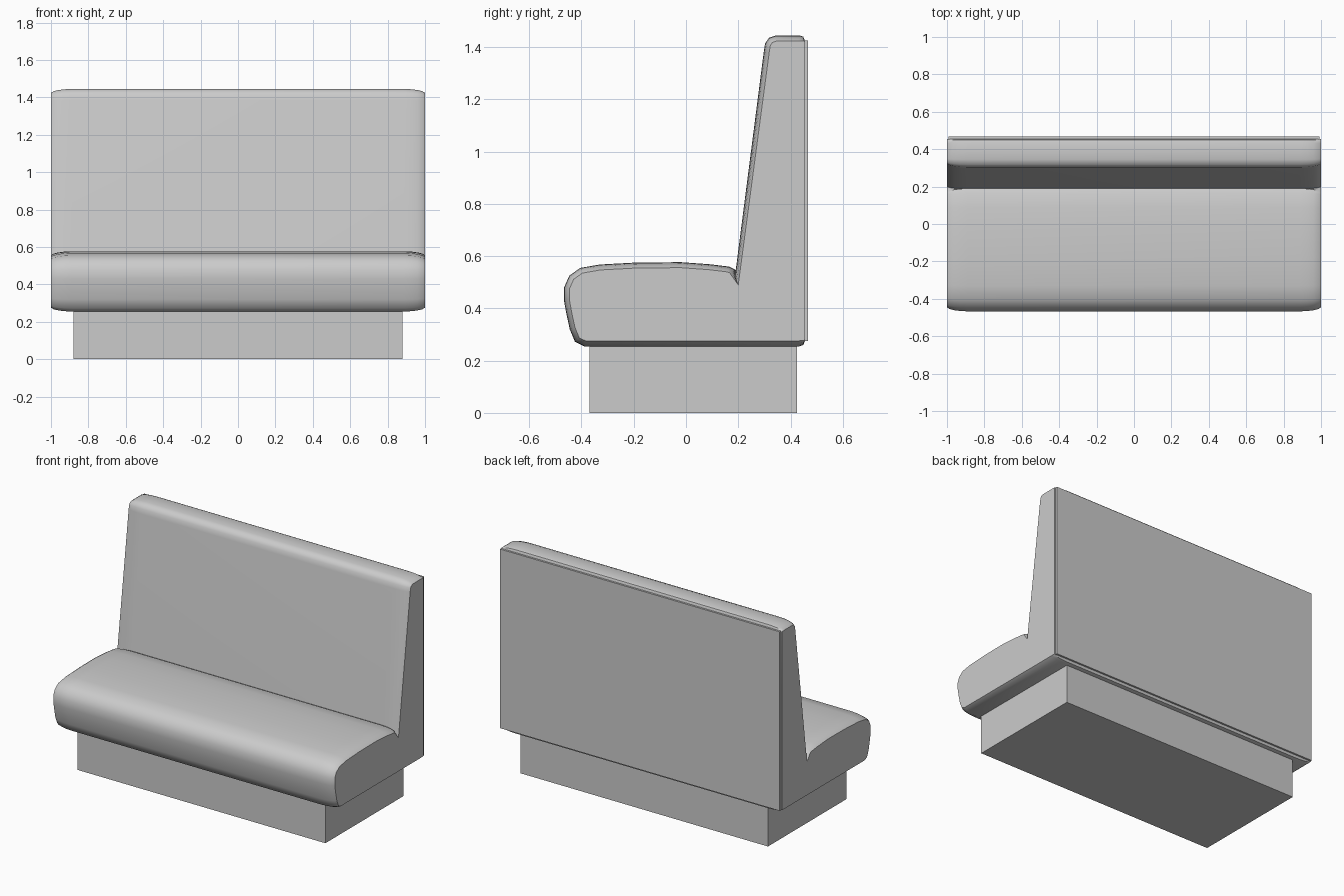
import bpy, bmesh, math
from mathutils import Vector

if "Cube" in bpy.data.objects:
    bpy.data.objects.remove(bpy.data.objects["Cube"])

grey = bpy.data.materials.new("light grey")
grey.use_nodes = True
grey.diffuse_color = (0.6, 0.6, 0.6, 1)
grey.node_tree.nodes["Principled BSDF"].inputs["Base Color"].default_value = (0.6, 0.6, 0.6, 1)


def finish(name, bm):
    bmesh.ops.recalc_face_normals(bm, faces=bm.faces)
    mesh = bpy.data.meshes.new(name)
    bm.to_mesh(mesh)
    bm.free()
    mesh.materials.append(grey)
    obj = bpy.data.objects.new(name, mesh)
    bpy.context.collection.objects.link(obj)
    return obj


def box(name, low, high):
    bm = bmesh.new()
    bmesh.ops.create_cube(bm, size=1)
    for v in bm.verts:
        v.co = [a + (c + 0.5) * (b - a) for a, b, c in zip(low, high, v.co)]
    return finish(name, bm)


# Side profile (y, z) of the upholstery, clockwise from the lower front
SEAT = [(-0.39, 0.255), (-0.425, 0.272), (-0.445, 0.32), (-0.458, 0.38), (-0.467, 0.43),
        (-0.467, 0.48), (-0.447, 0.525), (-0.405, 0.555), (-0.33, 0.568), (-0.2, 0.575),
        (-0.02, 0.577), (0.09, 0.569), (0.165, 0.56), (0.19, 0.548)]
CREASE = (0.187, 0.52)
BACK = [(0.298, 1.385), (0.303, 1.415), (0.318, 1.436), (0.345, 1.445), (0.435, 1.445),
        (0.449, 1.44), (0.455, 1.425), (0.455, 0.275), (0.449, 0.26), (0.435, 0.255)]
profile = [Vector(p) for p in SEAT + [CREASE] + BACK]
CREASE_END = Vector((0.2, 0.49))
DEPTH = 0.021


def inset(points, amount):
    """Move the profile inward, keeping the flat rear and the crease."""
    result = []
    for i, p in enumerate(points):
        a = (p - points[i - 1]).normalized()
        b = (points[(i + 1) % len(points)] - p).normalized()
        na, nb = Vector((a.y, -a.x)), Vector((b.y, -b.x))
        n = (na + nb).normalized()
        q = p + n * amount / max(n.dot(na), 0.6)
        if i == len(SEAT):
            q = p.lerp(CREASE_END, amount / DEPTH)
        elif p.x > 0.44:
            q.x = p.x
        result.append(q)
    return result


# Upholstered seat and backrest, with softly rounded ends
ends = [(1.0, DEPTH), (0.985, 0.012), (0.96, 0.006), (0.93, 0.002), (0.89, 0)]
stations = [(-x, d) for x, d in ends] + ends[::-1]
bm = bmesh.new()
rings = [[bm.verts.new((x, p.x, p.y)) for p in inset(profile, d)] for x, d in stations]
for r, s in zip(rings, rings[1:]):
    for i in range(len(r)):
        bm.faces.new((r[i - 1], r[i], s[i], s[i - 1]))
bm.faces.new(rings[0])
bm.faces.new(rings[-1])
bench = finish("upholstered_bench", bm)
bpy.context.view_layer.objects.active = bench
bench.select_set(True)
bpy.ops.object.shade_smooth_by_angle(angle=math.radians(42))

# Rear panel and plinth
box("back_panel", (-0.993, 0.45, 0.275), (0.993, 0.467, 1.425))
box("base_plinth", (-0.88, -0.37, 0), (0.88, 0.425, 0.26))
